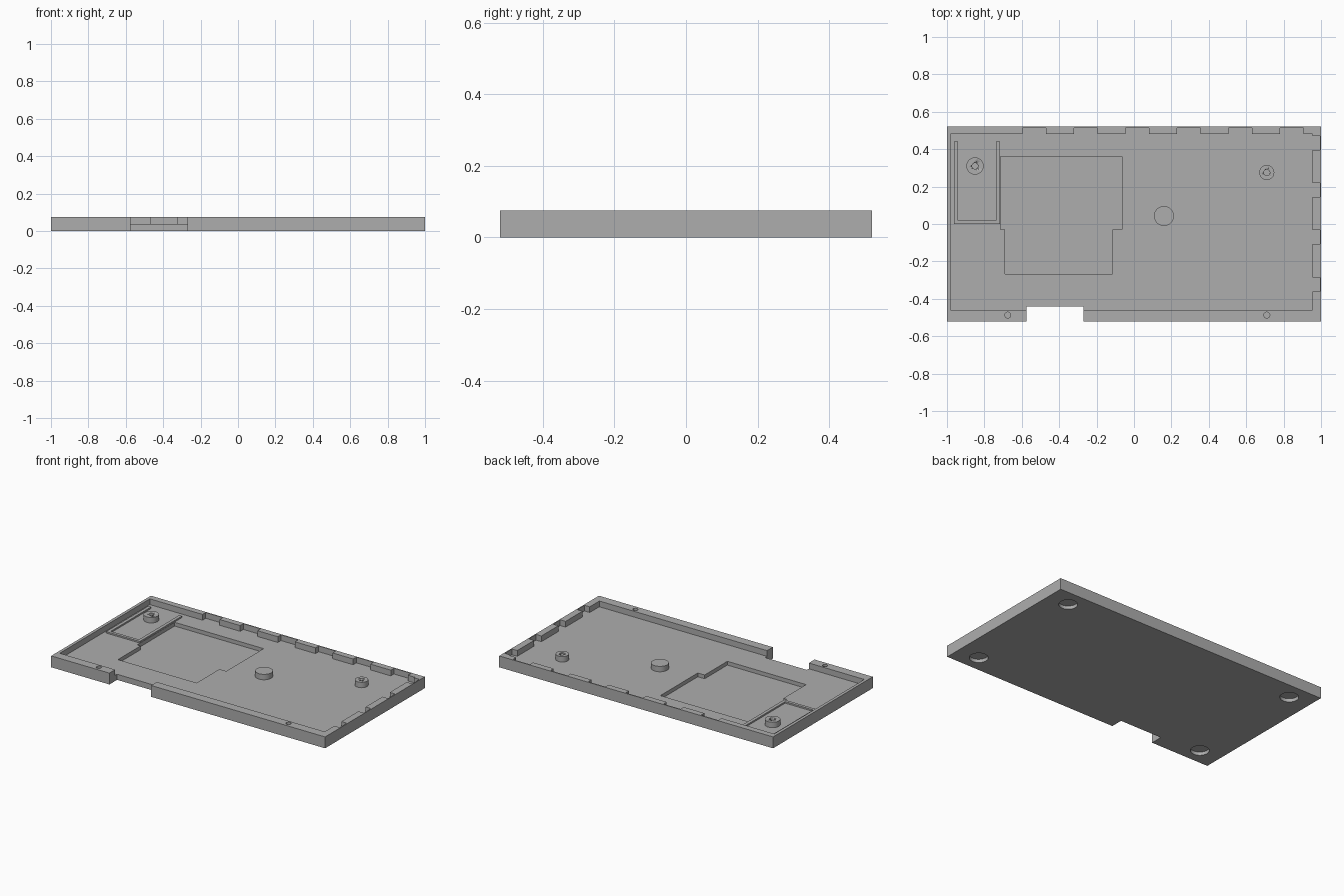
import bpy
import bmesh

cube = bpy.data.objects.get("Cube")
if cube:
    bpy.data.objects.remove(cube, do_unlink=True)

HEIGHT, FLOOR, OVER = 0.075, 0.037, 0.1

grey = bpy.data.materials.new("plain grey")
grey.use_nodes = True
colour = (0.42, 0.42, 0.42, 1)
grey.diffuse_color = colour
grey.node_tree.nodes["Principled BSDF"].inputs["Base Color"].default_value = colour


def prism(name, outline, z0, z1):
    """Extrude a flat outline upward."""
    bm = bmesh.new()
    face = bm.faces.new([bm.verts.new((x, y, z0)) for x, y in outline])
    moved = bmesh.ops.extrude_face_region(bm, geom=[face])["geom"]
    bmesh.ops.translate(bm, vec=(0, 0, z1 - z0),
                        verts=[v for v in moved if isinstance(v, bmesh.types.BMVert)])
    bmesh.ops.recalc_face_normals(bm, faces=bm.faces)
    mesh = bpy.data.meshes.new(name)
    bm.to_mesh(mesh)
    bm.free()
    mesh.materials.append(grey)
    obj = bpy.data.objects.new(name, mesh)
    bpy.context.collection.objects.link(obj)
    return obj


def box(name, x0, x1, y0, y1, z0, z1):
    return prism(name, [(x0, y0), (x1, y0), (x1, y1), (x0, y1)], z0, z1)


def cylinder(name, x, y, radius, z0, z1):
    bpy.ops.mesh.primitive_cylinder_add(vertices=48, radius=radius, depth=z1 - z0,
                                        location=(x, y, (z0 + z1) / 2))
    obj = bpy.context.object
    obj.name = name
    obj.data.materials.append(grey)
    bpy.ops.object.shade_smooth_by_angle()
    return obj


def cut(target, cutter):
    """Subtract the cutter, then discard it."""
    cutter.hide_render = True
    mod = target.modifiers.new("cut", 'BOOLEAN')
    mod.operation, mod.solver, mod.object = 'DIFFERENCE', 'EXACT', cutter
    bpy.context.view_layer.objects.active = target
    bpy.ops.object.modifier_apply(modifier=mod.name)
    bpy.data.objects.remove(cutter, do_unlink=True)


# Cavity outline, with clip slots along the back and the +x wall
left, right, front, back = -0.98, 0.955, -0.46, 0.48
outline = [(left, front), (right, front)]
for i in range(4):
    y = -0.36 + i * 0.252
    outline += [(right, y), (0.994, y), (0.994, y + 0.075), (right, y + 0.075)]
outline.append((right, back))
for i in range(6):
    x = 0.905 - i * 0.275
    outline += [(x, back), (x, 0.513), (x - 0.125, 0.513), (x - 0.125, back)]
outline.append((left, back))

# Tray body
tray = box("tray", -1, 1, -0.52, 0.52, 0, HEIGHT)
cut(tray, prism("cavity_cutter", outline, FLOOR, OVER))

# Stepped pocket in the floor
pocket = [(-0.69, -0.267), (-0.115, -0.267), (-0.115, -0.03), (-0.065, -0.03),
          (-0.065, 0.36), (-0.715, 0.36), (-0.715, -0.03), (-0.69, -0.03)]
cut(tray, prism("pocket_cutter", pocket, 0.012, OVER))

# Opening through the front edge
cut(tray, box("opening_cutter", -0.575, -0.27, -0.6, -0.44, -OVER, OVER))

# Screw holes in the front wall
for x in (-0.675, 0.71):
    cut(tray, cylinder("hole_cutter", x, -0.487, 0.016, 0.03, OVER))

# Foot recesses underneath
for x in (-0.85, 0.85):
    for y in (-0.41, 0.41):
        cut(tray, cylinder("recess_cutter", x, y, 0.056, -OVER, 0.022))

# Screw posts and solid support pin
for name, x, y, radius in (("left_screw_post", 0.71, 0.275, 0.04),
                           ("right_screw_post", -0.85, 0.31, 0.046)):
    post = cylinder(name, x, y, radius, FLOOR - 0.004, HEIGHT - 0.002)
    cut(post, cylinder("hole_cutter", x, y, 0.016, FLOOR + 0.003, OVER))
cylinder("support_pin", 0.16, 0.043, 0.053, FLOOR - 0.004, HEIGHT - 0.002)

# Low U-shaped rib around the right post
rib = [(-0.963, 0), (-0.717, 0), (-0.717, 0.44), (-0.738, 0.44),
       (-0.738, 0.02), (-0.942, 0.02), (-0.942, 0.44), (-0.963, 0.44)]
prism("floor_rib", rib, FLOOR - 0.004, FLOOR + 0.01)
